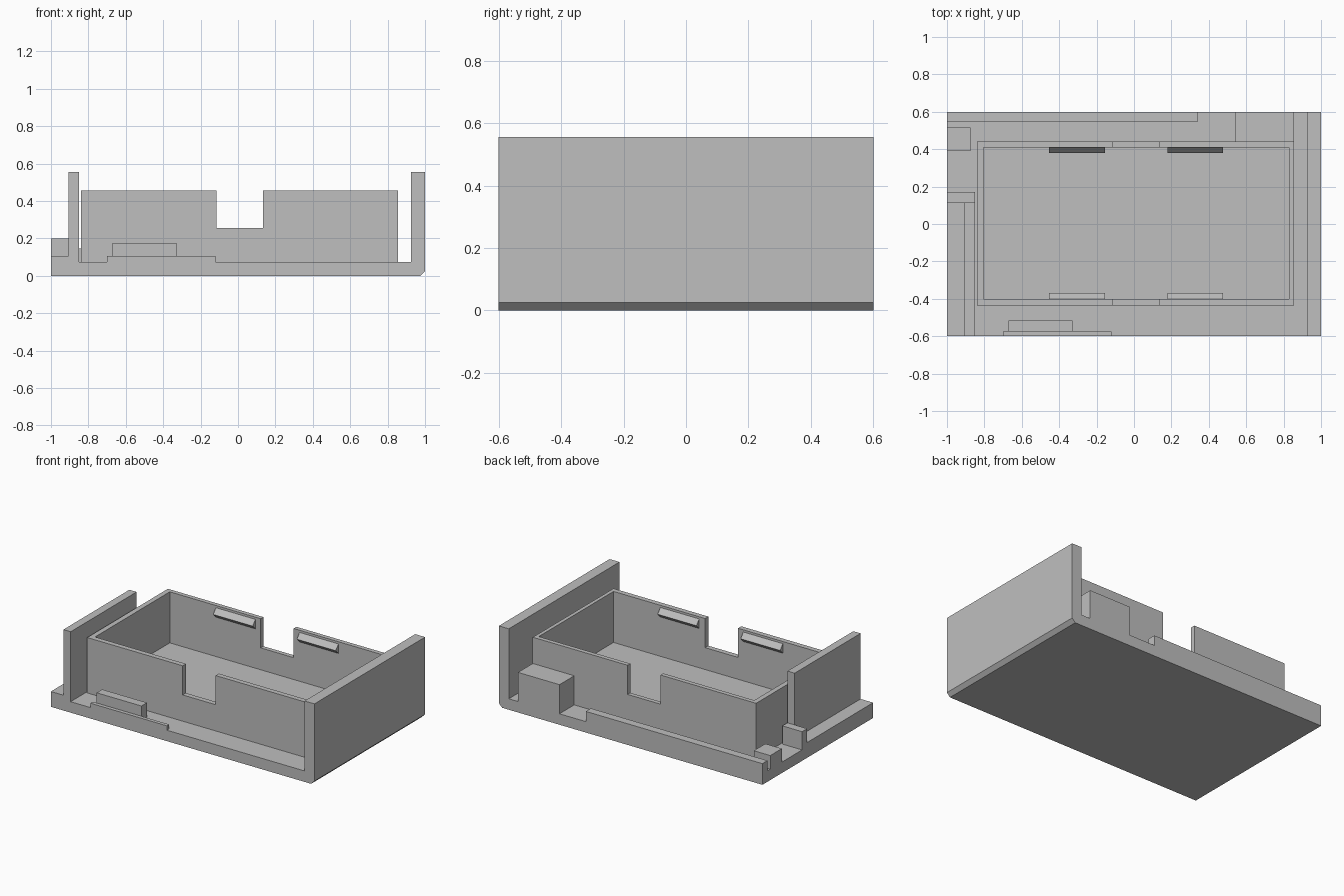
import bpy, bmesh

if "Cube" in bpy.data.objects:
    bpy.data.objects.remove(bpy.data.objects["Cube"])

grey = bpy.data.materials.new("light_grey")
grey.diffuse_color = (0.52, 0.52, 0.52, 1)
grey.use_nodes = True
grey.node_tree.nodes["Principled BSDF"].inputs["Base Color"].default_value = grey.diffuse_color


def extrude(name, pts, axis, lo, hi):
    """Extrude a closed profile along x (points are y,z) or y (points are x,z)."""
    bm = bmesh.new()
    place = (lambda p, d: (d, p[0], p[1])) if axis == "x" else (lambda p, d: (p[0], d, p[1]))
    face = bm.faces.new([bm.verts.new(place(p, lo)) for p in pts])
    res = bmesh.ops.extrude_face_region(bm, geom=[face])
    verts = [v for v in res["geom"] if isinstance(v, bmesh.types.BMVert)]
    bmesh.ops.translate(bm, verts=verts, vec=place((0, 0), hi - lo))
    bmesh.ops.recalc_face_normals(bm, faces=bm.faces)
    mesh = bpy.data.meshes.new(name)
    bm.to_mesh(mesh)
    bm.free()
    mesh.materials.append(grey)
    obj = bpy.data.objects.new(name, mesh)
    bpy.context.collection.objects.link(obj)
    return obj


def box(name, x0, x1, y0, y1, z0, z1):
    return extrude(name, [(x0, z0), (x1, z0), (x1, z1), (x0, z1)], "y", y0, y1)


FLOOR = 0.075
TOP = 0.555

# Base plate and tall right wall in one profile, with a chamfered lower edge
extrude("base_and_right_wall",
        [(-1, 0), (0.975, 0), (1, 0.025), (1, TOP), (0.925, TOP), (0.925, FLOOR), (-1, FLOOR)],
        "y", -0.6, 0.6)

# Left wall with its outer ledge and end post
box("left_wall", -0.905, -0.85, -0.6, 0.115, FLOOR, TOP)
box("left_ledge", -1, -0.905, -0.6, 0.115, FLOOR, 0.105)
box("left_post", -1, -0.85, 0.115, 0.17, FLOOR, 0.2)

# Open tray: two notched long walls, two end walls and a raised floor
notched = [(-0.84, FLOOR), (0.855, FLOOR), (0.855, 0.455), (0.135, 0.455),
           (0.135, 0.255), (-0.115, 0.255), (-0.115, 0.455), (-0.84, 0.455)]
extrude("tray_front_wall", notched, "y", -0.435, -0.4)
extrude("tray_back_wall", notched, "y", 0.41, 0.44)
box("tray_left_wall", -0.84, -0.805, -0.4, 0.41, FLOOR, 0.455)
box("tray_right_wall", 0.83, 0.855, -0.4, 0.41, FLOOR, 0.455)
box("tray_floor", -0.805, 0.83, -0.4, 0.41, FLOOR, 0.105)

# Snap clips inside the long walls
for side, wall, tip in (("front", -0.4, -0.37), ("back", 0.41, 0.38)):
    for end, x0, x1 in (("left", -0.455, -0.155), ("right", 0.18, 0.475)):
        extrude(f"clip_{side}_{end}", [(wall, 0.44), (tip, 0.405), (wall, 0.375)], "x", x0, x1)

# Front edge lip and small block behind it
box("front_lip", -0.7, -0.12, -0.6, -0.575, FLOOR, 0.105)
box("front_block", -0.67, -0.33, -0.575, -0.515, FLOOR, 0.175)

# Back edge lip, corner block and large block
box("back_lip", -1, 0.34, 0.545, 0.6, FLOOR, 0.145)
box("back_left_block", -1, -0.875, 0.39, 0.515, FLOOR, 0.168)
box("back_right_block", 0.54, 0.855, 0.44, 0.6, FLOOR, 0.275)
